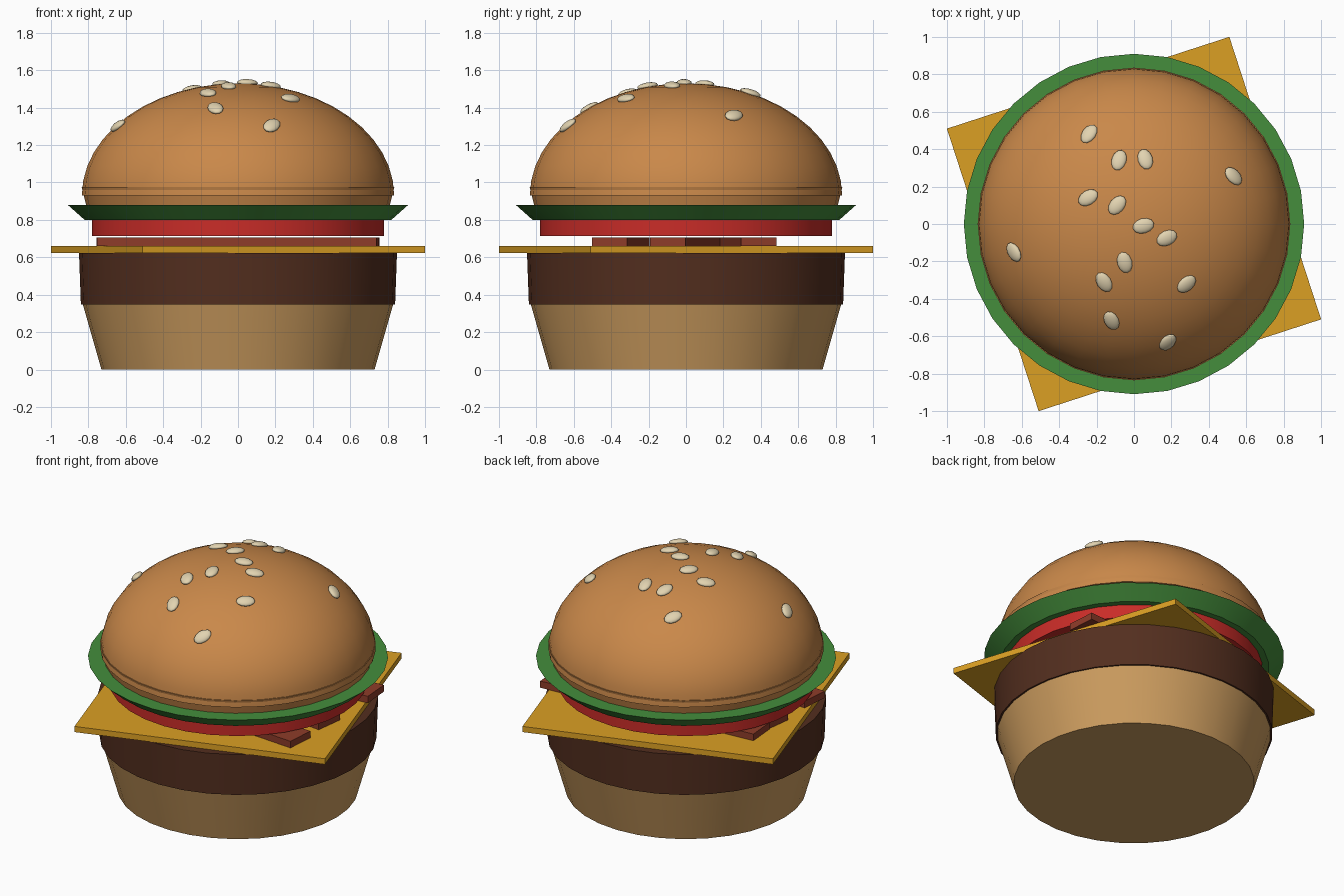
import bpy, math
from mathutils import Vector, Quaternion

if "Cube" in bpy.data.objects:
    bpy.data.objects.remove(bpy.data.objects["Cube"])

SIDES = 32


def material(name, r, g, b):
    m = bpy.data.materials.new(name)
    m.diffuse_color = [(c / 255) ** 2.2 for c in (r, g, b)] + [1]
    m.use_nodes = True
    m.node_tree.nodes["Principled BSDF"].inputs["Base Color"].default_value = m.diffuse_color
    return m


CRUST = material("crust", 200, 135, 75)
CRUMB = material("crumb", 203, 155, 95)
MEAT = material("meat", 84, 50, 36)
CHEESE = material("cheese", 218, 158, 40)
BACON = material("bacon", 140, 62, 45)
TOMATO = material("tomato", 200, 48, 44)
LETTUCE = material("lettuce", 70, 140, 62)
SEED = material("seed", 225, 210, 175)


def finish(name, mat, smooth=True):
    ob = bpy.context.object
    ob.name = name
    ob.data.materials.append(mat)
    if smooth:
        bpy.ops.object.shade_smooth_by_angle(angle=math.radians(35))
    return ob


def layer(name, mat, r_low, r_high, z_low, z_high):
    bpy.ops.mesh.primitive_cone_add(vertices=SIDES, radius1=r_low, radius2=r_high,
                                    depth=z_high - z_low,
                                    location=(0, 0, (z_low + z_high) / 2))
    return finish(name, mat)


def slab(name, mat, size, loc, angle):
    bpy.ops.mesh.primitive_cube_add(size=1, location=loc,
                                    rotation=(0, 0, math.radians(angle)))
    bpy.context.object.scale = size
    return finish(name, mat, smooth=False)


# Round layers
layer("bottom_bun", CRUMB, 0.73, 0.83, 0, 0.35)
layer("patty", MEAT, 0.84, 0.85, 0.347, 0.622)
layer("tomato_slice", TOMATO, 0.78, 0.78, 0.713, 0.80)
layer("lettuce", LETTUCE, 0.82, 0.91, 0.80, 0.88)
layer("top_bun_base", CRUST, 0.812, 0.836, 0.88, 0.975)

# Cheese slice and bacon strips
slab("cheese_slice", CHEESE, (1.588, 1.588, 0.038), (0, 0, 0.641), 18)
for i, (y, angle) in enumerate([(-0.35, -4.5), (0, -7.5), (0.33, 4.5)]):
    slab(f"bacon_strip_{i + 1}", BACON, (1.5, 0.19, 0.045), (0, y, 0.682), angle)

# Top bun dome: half ellipsoid
DOME_R, DOME_H, DOME_Z = 0.835, 0.60, 0.93
rings = 12
verts, faces = [], []
for i in range(rings):
    t = math.pi / 2 * i / rings
    for j in range(SIDES):
        a = math.tau * j / SIDES
        verts.append((DOME_R * math.cos(t) * math.cos(a),
                      DOME_R * math.cos(t) * math.sin(a),
                      DOME_Z + DOME_H * math.sin(t)))
verts.append((0, 0, DOME_Z + DOME_H))
for j in range(SIDES):
    k = (j + 1) % SIDES
    for i in range(rings - 1):
        a, b = i * SIDES, (i + 1) * SIDES
        faces.append((a + j, a + k, b + k, b + j))
    last = (rings - 1) * SIDES
    faces.append((last + j, last + k, len(verts) - 1))
faces.append(tuple(reversed(range(SIDES))))
mesh = bpy.data.meshes.new("top_bun")
mesh.from_pydata(verts, [], faces)
dome = bpy.data.objects.new("top_bun", mesh)
bpy.context.collection.objects.link(dome)
bpy.ops.object.select_all(action="DESELECT")
dome.select_set(True)
bpy.context.view_layer.objects.active = dome
finish("top_bun", CRUST)

# Sesame seeds: x, y, heading; each lies flat on the dome
SEEDS = [(-0.24, 0.48, 60), (-0.08, 0.34, 75), (0.06, 0.345, 105), (0.53, 0.255, 140),
         (-0.245, 0.14, 30), (-0.09, 0.10, 50), (0.05, -0.01, 15), (0.175, -0.075, 25),
         (-0.05, -0.205, 105), (-0.16, -0.31, 120), (0.28, -0.32, 40),
         (-0.12, -0.515, 110), (0.18, -0.63, 60), (-0.64, -0.15, 130)]
for i, (x, y, heading) in enumerate(SEEDS):
    h = DOME_H * math.sqrt(1 - (x * x + y * y) / DOME_R ** 2)
    normal = Vector((x / DOME_R ** 2, y / DOME_R ** 2, h / DOME_H ** 2)).normalized()
    tilt = Vector((0, 0, 1)).rotation_difference(normal)
    turn = Quaternion((0, 0, 1), math.radians(heading))
    bpy.ops.mesh.primitive_uv_sphere_add(segments=12, ring_count=8, radius=1,
                                         location=Vector((x, y, DOME_Z + h)) + normal * 0.004)
    ob = finish(f"sesame_seed_{i + 1}", SEED)
    ob.scale = (0.058, 0.04, 0.02)
    ob.rotation_mode = "QUATERNION"
    ob.rotation_quaternion = tilt @ turn
